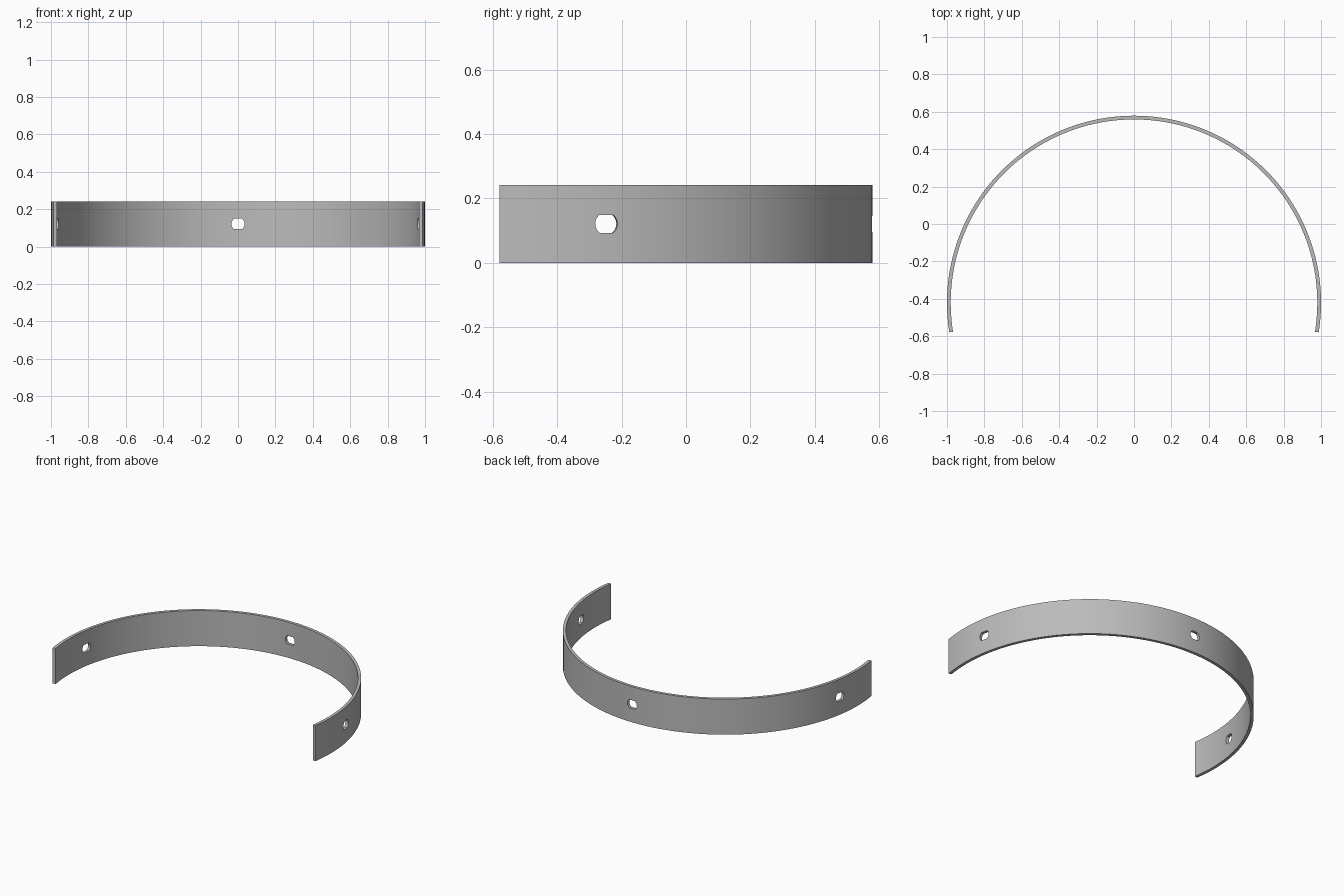
import bpy, bmesh, math
from mathutils import Matrix, Vector

R_OUT, R_IN, HEIGHT = 1.0, 0.98, 0.242
CENTRE_Y = -0.421
END = math.radians(9.1)          # how far the band runs past the half circle
SEGMENTS = 96

cube = bpy.data.objects.get("Cube")
if cube:
    bpy.data.objects.remove(cube, do_unlink=True)

steel = bpy.data.materials.new("grey steel")
steel.use_nodes = True
colour = (0.5, 0.5, 0.5, 1)
steel.diffuse_color = colour
steel.node_tree.nodes["Principled BSDF"].inputs["Base Color"].default_value = colour


def prism(name, outline, offset):
    """Extrude a closed outline by the offset vector."""
    bm = bmesh.new()
    face = bm.faces.new([bm.verts.new(p) for p in outline])
    top = bmesh.ops.extrude_face_region(bm, geom=[face])
    verts = [v for v in top["geom"] if isinstance(v, bmesh.types.BMVert)]
    bmesh.ops.translate(bm, verts=verts, vec=offset)
    bmesh.ops.recalc_face_normals(bm, faces=bm.faces)
    mesh = bpy.data.meshes.new(name)
    bm.to_mesh(mesh)
    bm.free()
    mesh.materials.append(steel)
    obj = bpy.data.objects.new(name, mesh)
    bpy.context.collection.objects.link(obj)
    return obj


# Curved band
def arc(radius):
    angles = [-END + (math.pi + 2 * END) * i / SEGMENTS for i in range(SEGMENTS + 1)]
    return [Vector((radius * math.cos(a), CENTRE_Y + radius * math.sin(a), 0)) for a in angles]


band = prism("curved_band", arc(R_OUT) + arc(R_IN)[::-1], (0, 0, HEIGHT))

# Bolt holes: round sides with flat top and bottom
HOLE_R, HOLE_HALF = 0.035, 0.028
side = math.asin(HOLE_HALF / HOLE_R)
right = [-side + 2 * side * i / 10 for i in range(11)]
profile = [Vector((0.9, HOLE_R * math.cos(a), HOLE_R * math.sin(a)))
           for a in right + [a + math.pi for a in right]]

for degrees in (10, 90, 170):
    cutter = prism("hole_cutter", profile, (0.2, 0, 0))
    cutter.data.transform(Matrix.Translation((0, CENTRE_Y, HEIGHT / 2))
                          @ Matrix.Rotation(math.radians(degrees), 4, "Z"))
    cutter.hide_render = True
    cut = band.modifiers.new("bolt_hole", "BOOLEAN")
    cut.object = cutter
    cut.solver = "EXACT"
    bpy.context.view_layer.objects.active = band
    bpy.ops.object.modifier_apply(modifier=cut.name)
    bpy.data.objects.remove(cutter, do_unlink=True)

# Smooth band with crisp rims
bpy.ops.object.select_all(action="DESELECT")
band.select_set(True)
bpy.context.view_layer.objects.active = band
bpy.ops.object.shade_smooth_by_angle(angle=math.radians(30))
